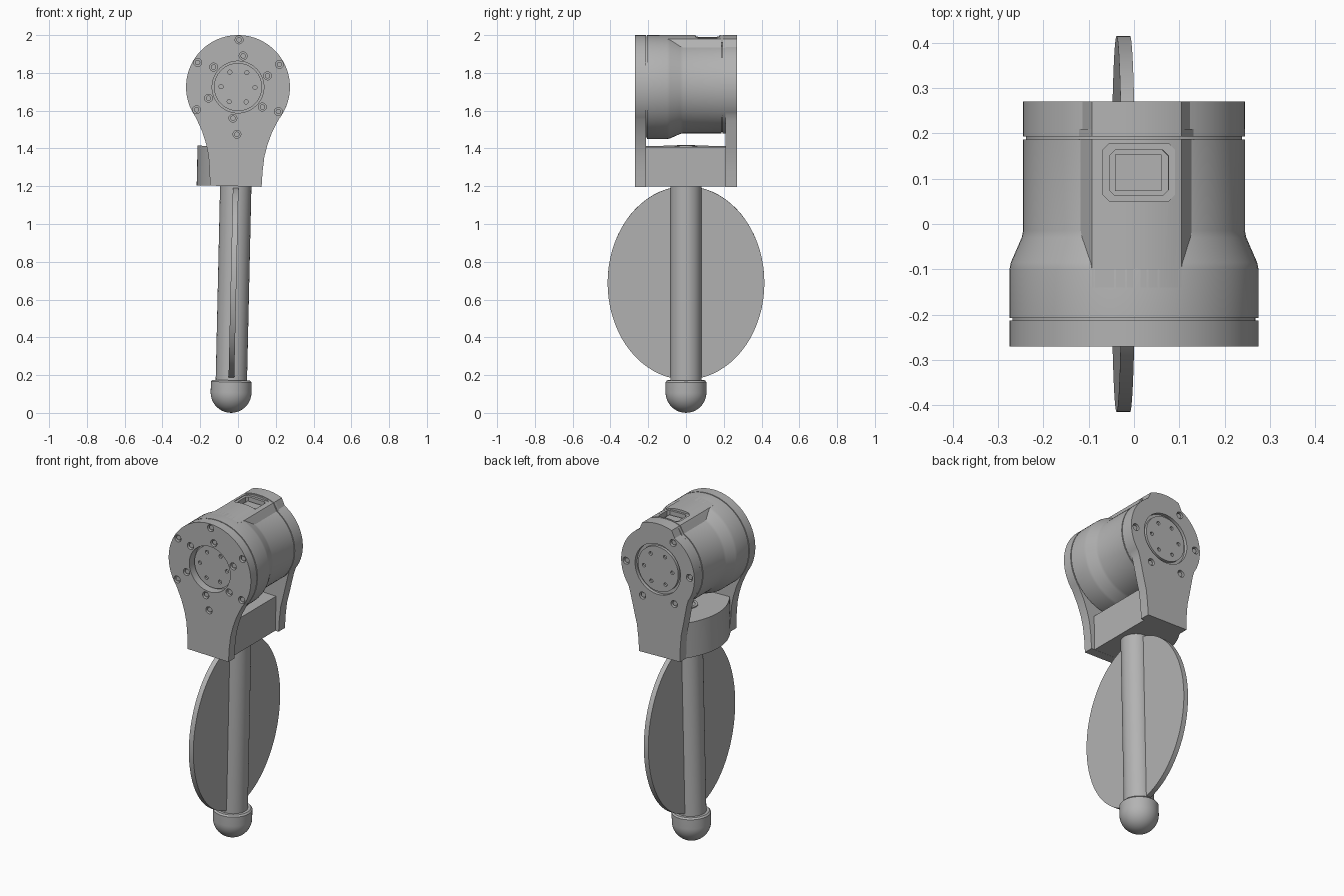
import bpy, bmesh
from math import sin, cos, pi, radians
from mathutils import Matrix, Vector

if "Cube" in bpy.data.objects:
    bpy.data.objects.remove(bpy.data.objects["Cube"])

AXIS_Z = 1.725                                   # height of the motor axis
ALONG_Y = Matrix.Translation((0, 0, AXIS_Z)) @ Matrix.Rotation(-pi / 2, 4, 'X')
parts = []

grey = bpy.data.materials.new("machined_grey")
grey.use_nodes = True
grey.diffuse_color = (0.45, 0.45, 0.45, 1)
grey.node_tree.nodes["Principled BSDF"].inputs["Base Color"].default_value = (0.45, 0.45, 0.45, 1)


def finish(name, bm, keep=True):
    bmesh.ops.recalc_face_normals(bm, faces=bm.faces)
    mesh = bpy.data.meshes.new(name)
    bm.to_mesh(mesh)
    bm.free()
    mesh.materials.append(grey)
    ob = bpy.data.objects.new(name, mesh)
    bpy.context.collection.objects.link(ob)
    if keep:
        parts.append(ob)
    return ob


def prism(name, outline, place, lo, hi, keep=True):
    """Extrude a 2D outline; place(u, v, depth) gives the 3D point."""
    bm = bmesh.new()
    a = [bm.verts.new(place(u, v, lo)) for u, v in outline]
    b = [bm.verts.new(place(u, v, hi)) for u, v in outline]
    bm.faces.new(a)
    bm.faces.new(b)
    for i in range(len(a)):
        bm.faces.new((a[i - 1], a[i], b[i], b[i - 1]))
    return finish(name, bm, keep)


def along_x(u, v, d): return (d, u, v)
def along_y(u, v, d): return (u, d, v)
def along_z(u, v, d): return (u, v, d)


def lathe(name, profile, matrix, steps=72):
    """Revolve (radius, height) points about the matrix's z axis."""
    bm = bmesh.new()
    vs = [bm.verts.new((r, 0, h)) for r, h in profile]
    es = [bm.edges.new(p) for p in zip(vs, vs[1:])]
    bmesh.ops.spin(bm, geom=vs + es, cent=(0, 0, 0), axis=(0, 0, 1), angle=2 * pi, steps=steps)
    bmesh.ops.remove_doubles(bm, verts=bm.verts, dist=1e-5)
    bm.transform(matrix)
    return finish(name, bm)


def discs(name, spots, radius, y0, y1, keep=True, segs=20):
    """Cylinders along y at (x, z) spots relative to the motor axis."""
    bm = bmesh.new()
    for x, z in spots:
        m = ALONG_Y @ Matrix.Translation((x, -z, (y0 + y1) / 2))
        bmesh.ops.create_cone(bm, cap_ends=True, segments=segs, radius1=radius,
                              radius2=radius, depth=abs(y1 - y0), matrix=m)
    return finish(name, bm, keep)


def ring(radius, start, skip=()):
    angles = [start + 60 * k for k in range(6)]
    return [(radius * cos(radians(a)), radius * sin(radians(a))) for a in angles if a not in skip]


def cut(target, cutter, remove=True):
    mod = target.modifiers.new("cut", 'BOOLEAN')
    mod.operation, mod.solver, mod.object = 'DIFFERENCE', 'EXACT', cutter
    bpy.context.view_layer.objects.active = target
    bpy.ops.object.modifier_apply(modifier=mod.name)
    if remove:
        bpy.data.objects.remove(cutter)


def polar(r, a):
    return (r * cos(radians(a)), AXIS_Z + r * sin(radians(a)))


def mirrored(half):
    return half + [(-x, z) for x, z in reversed(half)]


# Side plates: round head narrowing to a straight foot
foot = [(0.137, 1.2), (0.14, 1.28), (0.148, 1.36), (0.162, 1.42), (0.184, 1.485)]
head = [polar(0.275, a) for a in range(-37, 90, 3)]
front_plate = prism("front_plate", mirrored(foot + head), along_y, -0.27, -0.213)

tab = [polar(0.275, a) for a in range(69, 90, 3)]
small_head = [polar(0.245, a) for a in range(-35, 62, 3)]
back_foot = foot[:-1] + [(0.177, 1.49), (0.19, 1.55)]
back_plate = prism("back_plate", mirrored(back_foot + small_head + tab), along_y, 0.21, 0.27)
low_half = [polar(0.245, a) for a in range(-88, 62, 3)]
prism("back_flange", mirrored(low_half + tab), along_y, 0.193, 0.21)

# Motor housing and the raised rib along its top
body = lathe("motor_housing", [(0, -0.215), (0.268, -0.215), (0.268, -0.207), (0.275, -0.207),
                               (0.275, -0.1), (0.272, -0.085), (0.248, -0.03), (0.245, -0.015),
                               (0.245, 0.187), (0.239, 0.187), (0.239, 0.2), (0, 0.2)], ALONG_Y)
rib = prism("top_rib", mirrored([(0.08, 1.8), (0.135, 1.915), (0.118, 1.945), (0.108, 1.965)] + tab),
            along_y, -0.14, 0.188)


def window(x0, x1, y0, y1, c, floor):
    shape = [(x0 + c, y0), (x1 - c, y0), (x1, y0 + c), (x1, y1 - c),
             (x1 - c, y1), (x0 + c, y1), (x0, y1 - c), (x0, y0 + c)]
    return prism("window_cutter", shape, along_z, floor, 2.1, False)


cut(rib, window(-0.075, 0.085, 0.05, 0.178, 0.015, 1.986))
pit = window(-0.06, 0.07, 0.063, 0.163, 0.012, 1.955)
cut(rib, pit, False)
cut(body, pit)
prism("port_plate", [(-0.047, 0.073), (0.055, 0.073), (0.055, 0.153), (-0.047, 0.153)],
      along_z, 1.94, 1.965)

# Hub recesses and hubs with small threaded holes
cut(front_plate, discs("hub_cutter", [(0, 0)], 0.137, -0.3, -0.2, False, 64))
cut(back_plate, discs("hub_cutter", [(0, 0)], 0.152, 0.25, 0.3, False, 64))
front_hub = discs("front_hub", [(0, 0)], 0.127, -0.235, -0.2, True, 64)
back_hub = discs("back_hub", [(0, 0)], 0.135, 0.24, 0.267, True, 64)
cut(front_hub, discs("hole_cutter", ring(0.09, 0), 0.011, -0.25, -0.222, False, 12))
cut(back_hub, discs("hole_cutter", ring(0.095, 0), 0.011, 0.255, 0.28, False, 12))

# Countersunk screws
front_spots = ring(0.25, 30) + ring(0.167, 22)
back_spots = ring(0.212, 0, skip=(60,))
cut(front_plate, discs("screw_cutter", front_spots, 0.021, -0.29, -0.25, False))
cut(back_plate, discs("screw_cutter", back_spots, 0.021, 0.25, 0.29, False))
discs("front_screws", front_spots, 0.014, -0.262, -0.245)
discs("back_screws", back_spots, 0.014, 0.245, 0.262)

# Bridge block between the plates, bulging on one side
bulge = [(-0.137 - 0.07 * (1 - (k / 10) ** 2), 0.0212 * k) for k in range(-10, 11)]
prism("bridge_block", bulge + [(0.115, 0.212), (0.115, -0.212)], along_z, 1.2, 1.41)
lathe("block_plug", [(0, 1.405), (0.06, 1.405), (0.06, 1.416), (0.045, 1.416), (0.045, 1.412), (0, 1.412)],
      Matrix.Identity(4), 32)

# Handle, round end knob and oval guard
lathe("handle", [(0, 0.12), (0.083, 0.12), (0.083, 1.21), (0, 1.21)], Matrix.Identity(4), 48)
dome = [(0.108 * sin(radians(a)), 0.108 - 0.108 * cos(radians(a))) for a in range(0, 91, 6)]
lathe("end_knob", dome + [(0.108, 0.163), (0.1, 0.172), (0, 0.172)], Matrix.Identity(4), 48)
oval = [(0.415 * cos(k * pi / 36), 0.688 + 0.512 * sin(k * pi / 36)) for k in range(72)]
prism("oval_guard", oval, along_x, -0.015, 0.015)

# Slight lean of the whole assembly about the motor axis, then shading
pivot = Vector((0, 0, AXIS_Z))
lean = Matrix.Translation(pivot) @ Matrix.Rotation(radians(1.3), 4, 'Y') @ Matrix.Translation(-pivot)
bpy.ops.object.select_all(action='DESELECT')
for ob in parts:
    ob.data.transform(lean)
    ob.select_set(True)
bpy.context.view_layer.objects.active = parts[0]
bpy.ops.object.shade_smooth_by_angle(angle=radians(25))
